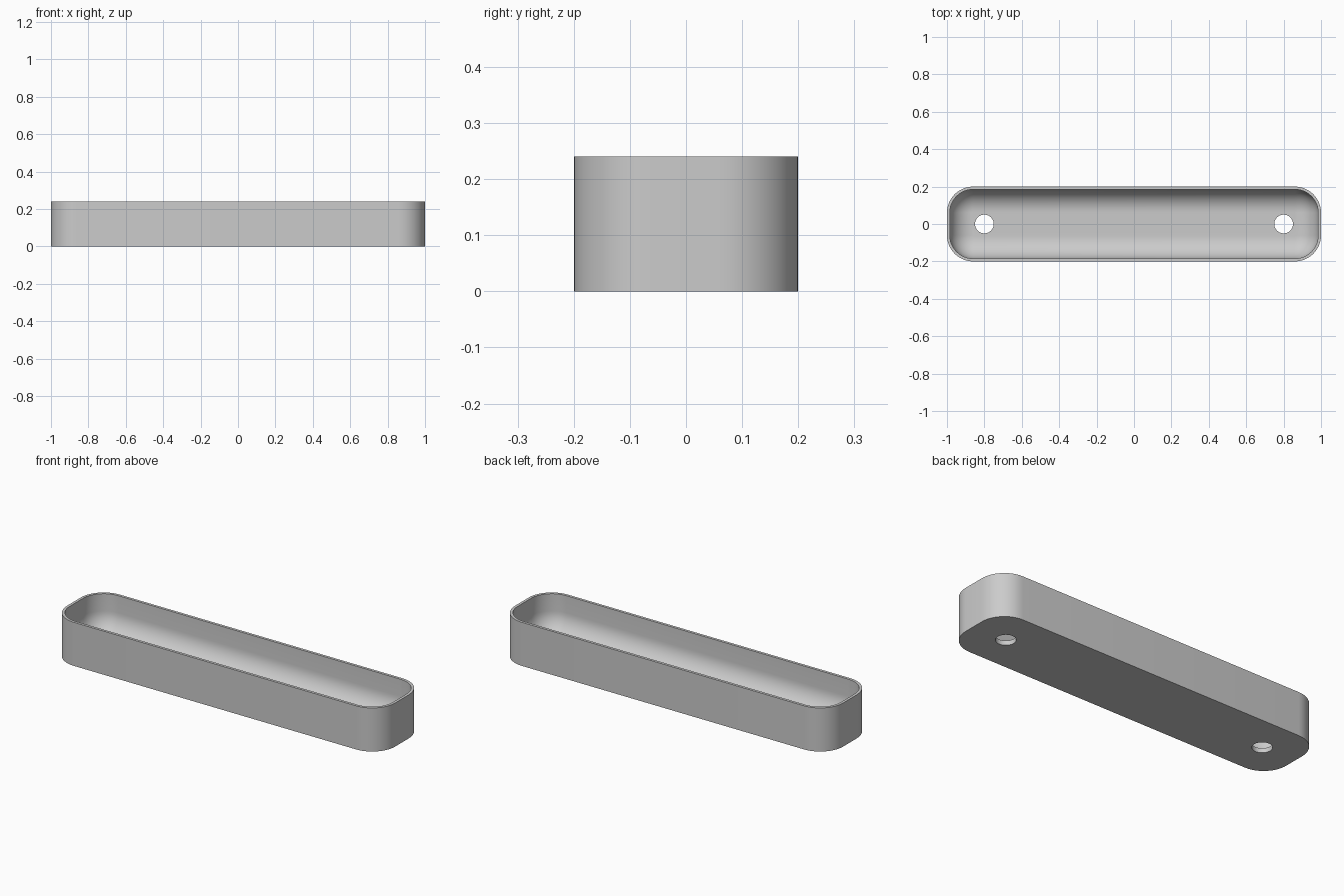
import bpy
import bmesh
from math import sin, cos, pi, radians

# Remove the default object
if "Cube" in bpy.data.objects:
    bpy.data.objects.remove(bpy.data.objects["Cube"], do_unlink=True)

HALF_X, HALF_Y, HEIGHT = 1.0, 0.2, 0.24
CORNER, WALL, FLOOR, FILLET = 0.14, 0.015, 0.025, 0.12
HOLE_X, HOLE_R = 0.8, 0.05
STEPS = 12

grey = bpy.data.materials.new("light_grey")
grey.use_nodes = True
colour = (0.6, 0.6, 0.6, 1)
grey.diffuse_color = colour
grey.node_tree.nodes["Principled BSDF"].inputs["Base Color"].default_value = colour


def rounded_ring(bm, inset, z):
    """Rounded rectangle, moved inwards by inset, at height z."""
    r = CORNER - inset
    cx, cy = HALF_X - CORNER, HALF_Y - CORNER
    verts = []
    for q, (sx, sy) in enumerate([(1, 1), (-1, 1), (-1, -1), (1, -1)]):
        for i in range(STEPS + 1):
            a = (q + i / STEPS) * pi / 2
            verts.append(bm.verts.new((sx * cx + r * cos(a), sy * cy + r * sin(a), z)))
    return verts


def make_object(name, bm):
    bmesh.ops.recalc_face_normals(bm, faces=bm.faces)
    mesh = bpy.data.meshes.new(name)
    bm.to_mesh(mesh)
    bm.free()
    mesh.materials.append(grey)
    obj = bpy.data.objects.new(name, mesh)
    bpy.context.collection.objects.link(obj)
    return obj


# Tray: outer wall, rim, inner wall and rounded transition to the floor
section = [(0, 0), (0, HEIGHT), (WALL, HEIGHT)]
for i in range(STEPS + 1):
    a = i / STEPS * pi / 2
    section.append((WALL + FILLET * (1 - cos(a)), FLOOR + FILLET * (1 - sin(a))))

bm = bmesh.new()
rings = [rounded_ring(bm, inset, z) for inset, z in section]
for low, high in zip(rings, rings[1:]):
    n = len(low)
    for i in range(n):
        j = (i + 1) % n
        bm.faces.new((low[i], low[j], high[j], high[i]))
bm.faces.new(rings[0])
bm.faces.new(rings[-1])
tray = make_object("tray", bm)

# Two drain holes through the floor
bm = bmesh.new()
for side in (-1, 1):
    made = bmesh.ops.create_cone(bm, cap_ends=True, segments=40, radius1=HOLE_R,
                                 radius2=HOLE_R, depth=0.2)
    bmesh.ops.translate(bm, verts=made["verts"], vec=(side * HOLE_X, 0, 0))
cutter = make_object("hole_cutter", bm)
cutter.hide_render = True

cut = tray.modifiers.new("drain_holes", 'BOOLEAN')
cut.operation = 'DIFFERENCE'
cut.solver = 'EXACT'
cut.object = cutter

bpy.ops.object.select_all(action='DESELECT')
tray.select_set(True)
bpy.context.view_layer.objects.active = tray
bpy.ops.object.modifier_apply(modifier=cut.name)
bpy.data.objects.remove(cutter, do_unlink=True)
bpy.ops.object.shade_smooth_by_angle(angle=radians(30))
